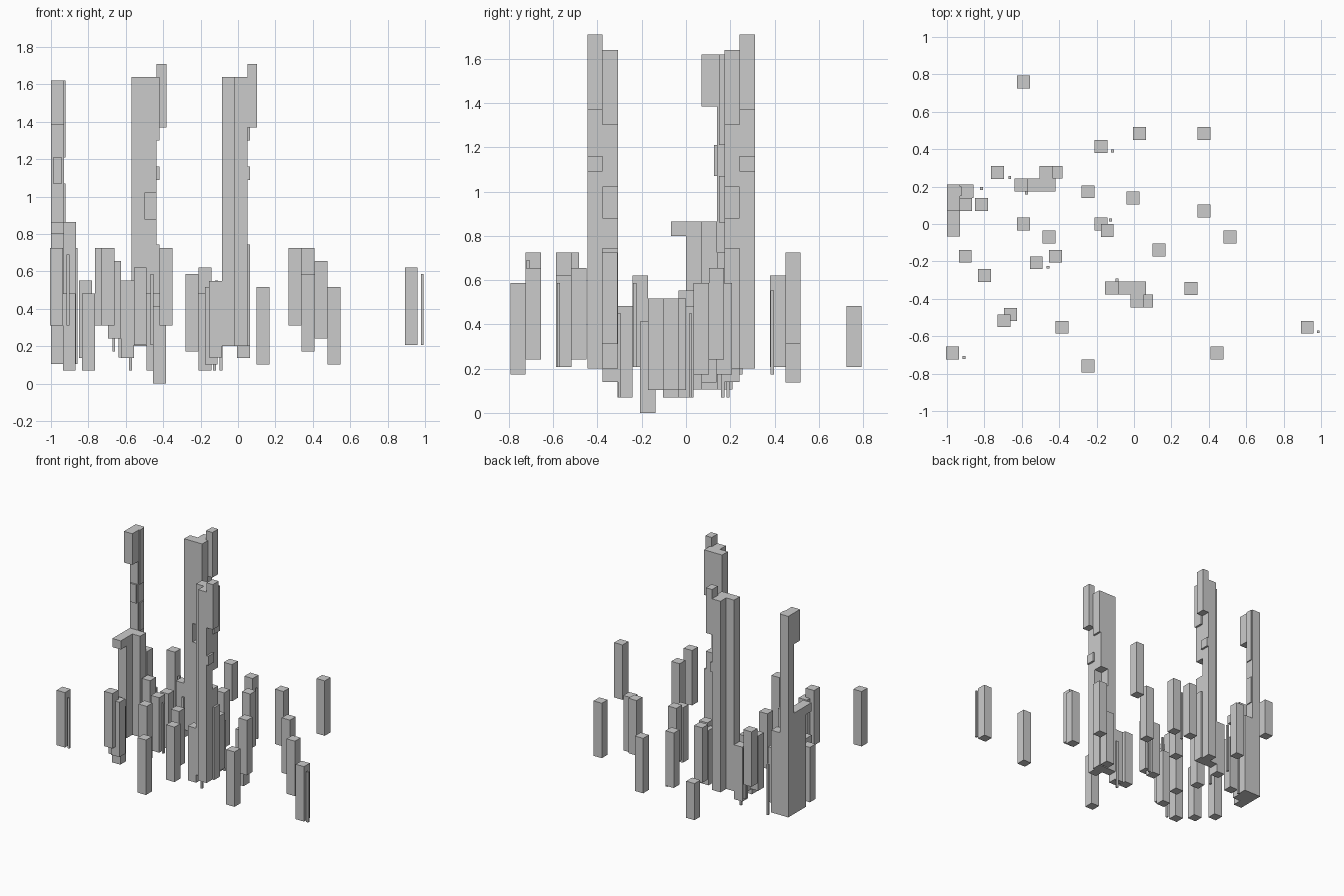
import bpy
import bmesh
from mathutils import Matrix, Vector

default_cube = bpy.data.objects.get("Cube")
if default_cube:
    bpy.data.objects.remove(default_cube, do_unlink=True)

UNIT = 0.0345          # spacing of the layout grid
SHIFT = -0.005         # sideways centring of the grid
PILLAR_HEIGHT = 12
SLIM_HEIGHT = 11

# Single grey material
grey = bpy.data.materials.new("plain grey")
grey.use_nodes = True
grey_value = (0.6, 0.6, 0.6, 1)
grey.diffuse_color = grey_value
grey.node_tree.nodes["Principled BSDF"].inputs["Base Color"].default_value = grey_value


def add_box(mesh, low, high):
    """Add one axis-aligned box between two corners."""
    low, high = Vector(low), Vector(high)
    matrix = Matrix.Translation((low + high) / 2) @ Matrix.Diagonal((*(high - low), 1))
    bmesh.ops.create_cube(mesh, size=1, matrix=matrix)


def build_part(name, boxes):
    """Make one flat-shaded object out of (low, high) boxes."""
    mesh = bmesh.new()
    for low, high in boxes:
        add_box(mesh, low, high)
    data = bpy.data.meshes.new(name)
    mesh.to_mesh(data)
    mesh.free()
    data.materials.append(grey)
    part = bpy.data.objects.new(name, data)
    bpy.context.collection.objects.link(part)
    return part


def grid_column(column, row, base, width, height):
    """Upright column centred on a grid position."""
    x, y, z = column * UNIT + SHIFT, row * UNIT, base * UNIT
    half = width / 2
    return (x - half, y - half, z), (x + half, y + half, z + height * UNIT)


# Free-standing pillars: column, row, base level
pillars = [
    (-5, 12, 6), (1, 14, 4), (11, 14, 9), (-21, 8, 9), (-7, 5, 5),
    (0, 4, 7), (11, 2, 5), (-17, 0, 4), (-5, 0, 2), (-4, -1, 3),
    (-13, -2, 2), (15, -2, 3), (4, -4, 3), (-12, -5, 0), (-15, -6, 6),
    (-26, -5, 2), (-23, -8, 2), (9, -10, 9), (-19, -14, 7), (-20, -15, 9),
    (-11, -16, 9), (-28, -20, 9), (-7, -22, 5), (13, -20, 7), (27, -16, 6),
    (-23.5, 3, 4),
]
for column, row, base in pillars:
    build_part("pillar", [grid_column(column, row, base, 2 * UNIT, PILLAR_HEIGHT)])
build_part("short_pillar", [grid_column(-17, 22, 6, 2 * UNIT, 8)])

# Thin rods beside some of the pillars
rods = [
    (-3.2, 11.3, 5), (-19.1, 7.2, 5), (-3.5, 0.6, 2), (-13.2, -6.7, 6),
    (-26.2, -20.7, 9), (28.7, -16.7, 6), (-23.5, 5.5, 2), (-16.5, 4.8, 2),
    (-2.5, -8.7, 2),
]
for column, row, base in rods:
    build_part("thin_rod", [grid_column(column, row, base, 0.015, SLIM_HEIGHT)])


def build_tower(name, x, y, direction):
    """Two-layer tower; direction says which way the capped layer lies in y."""
    # left, right, layer, bottom, top
    pieces = [
        (-0.07, 0, 0, 0.14, 0.55),
        (0, 0.07, 0, 0.2, 1.64),
        (0.07, 0.135, 0, 0.2, 0.88),
        (0.07, 0.135, 0, 1.02, 1.64),
        (0.135, 0.15, 0, 0.2, 0.745),
        (0.135, 0.15, 0, 1.3, 1.64),
        (0.065, 0.135, 1, 0.2, 1.64),
        (0.135, 0.15, 1, 1.09, 1.16),
        (0.135, 0.187, 1, 1.37, 1.71),
    ]
    boxes = []
    for left, right, layer, bottom, top in pieces:
        near = y + direction * layer * 2 * UNIT
        far = near + direction * 2 * UNIT
        boxes.append(((x + left, min(near, far), bottom),
                      (x + right, max(near, far), top)))
    build_part(name, boxes)


# Mirrored pair of central towers
build_tower("back_tower", -0.57, 0.173, 1)
build_tower("front_tower", -0.085, -0.308, -1)

# Side tower with a low wall, overhanging beam and buttresses
build_part("side_tower", [
    ((-1, 0.14, 0.105), (-0.93, 0.21, 1.62)),
    ((-1, 0.07, 1.385), (-0.93, 0.14, 1.62)),
    ((-0.99, 0.127, 1.07), (-0.94, 0.14, 1.21)),
    ((-0.93, 0.15, 1.21), (-0.922, 0.2, 1.62)),
    ((-0.93, 0.15, 0.86), (-0.922, 0.2, 1.07)),
])
build_part("side_wall", [((-1, 0, 0.105), (-0.93, 0.14, 0.865))])
build_part("overhanging_beam", [((-1, -0.068, 0.8), (-0.93, 0, 0.865))])
build_part("tall_buttress", [((-0.93, 0.07, 0.105), (-0.865, 0.14, 0.865))])
build_part("low_buttress", [((-0.93, 0.14, 0.105), (-0.857, 0.21, 0.725))])
